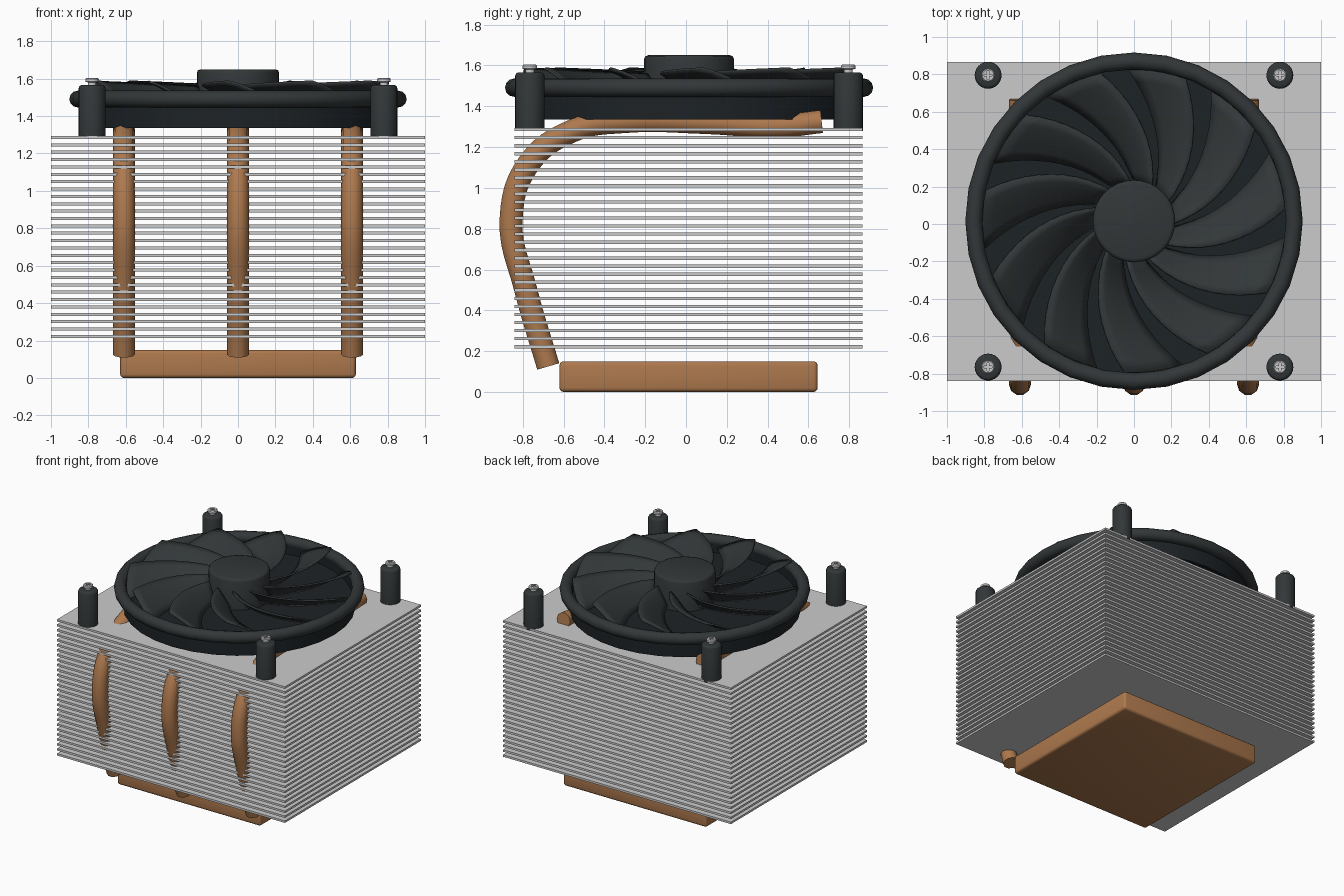
import bpy, bmesh
from math import sin, cos, pi, radians

if "Cube" in bpy.data.objects:
    bpy.data.objects.remove(bpy.data.objects["Cube"])

CY = 0.015  # y centre of the fin stack and fan


def material(name, rgb):
    m = bpy.data.materials.new(name)
    m.diffuse_color = (*rgb, 1)
    m.use_nodes = True
    m.node_tree.nodes["Principled BSDF"].inputs["Base Color"].default_value = m.diffuse_color
    return m


copper = material("copper", (0.42, 0.19, 0.075))
plastic = material("dark_plastic", (0.032, 0.038, 0.04))
black = material("black_plastic", (0.012, 0.016, 0.019))


def finish(ob, mat=None, angle=None):
    if mat:
        ob.data.materials.append(mat)
    if angle:
        bpy.ops.object.select_all(action='DESELECT')
        ob.select_set(True)
        bpy.context.view_layer.objects.active = ob
        bpy.ops.object.shade_smooth_by_angle(angle=radians(angle))
    return ob


def from_bmesh(name, bm):
    bmesh.ops.recalc_face_normals(bm, faces=bm.faces)
    me = bpy.data.meshes.new(name)
    bm.to_mesh(me)
    bm.free()
    ob = bpy.data.objects.new(name, me)
    bpy.context.collection.objects.link(ob)
    return ob


def box(name, lo, hi, bevel=0):
    bm = bmesh.new()
    bmesh.ops.create_cube(bm, size=1)
    for v in bm.verts:
        v.co = [lo[i] + (v.co[i] + 0.5) * (hi[i] - lo[i]) for i in range(3)]
    if bevel:
        bmesh.ops.bevel(bm, geom=bm.edges[:], offset=bevel, segments=3,
                        profile=0.5, affect='EDGES')
    return from_bmesh(name, bm)


def lathe(name, profile, center, steps, closed=False):
    """Revolve (radius, z) points round a vertical axis."""
    bm = bmesh.new()
    rings = [[bm.verts.new((center[0] + r * cos(2 * pi * k / steps),
                            center[1] + r * sin(2 * pi * k / steps), z))
              for k in range(steps)] for r, z in profile]
    pairs = list(zip(rings, rings[1:]))
    if closed:
        pairs.append((rings[-1], rings[0]))
    for a, b in pairs:
        for k in range(steps):
            n = (k + 1) % steps
            bm.faces.new((a[k], a[n], b[n], b[k]))
    if not closed:
        bm.faces.new(rings[0])
        bm.faces.new(rings[-1])
    return from_bmesh(name, bm)


# Copper contact base
finish(box("base_plate", (-0.63, -0.62, 0), (0.63, 0.645, 0.15), 0.02), copper, 40)

# Stack of thin cooling fins
for i in range(28):
    z = 0.214 + i * 0.0394
    box(f"fin_{i + 1}", (-1, -0.84, z), (1, 0.865, z + 0.016))

# Heat pipes rising in front of the fins and running back over the top
path = [(-0.675, 0.125), (-0.785, 0.5), (-0.857, 0.85), (-0.77, 1.12), (-0.55, 1.282),
        (-0.3, 1.325), (0.1, 1.32), (0.45, 1.302), (0.665, 1.325)]
for i, x in enumerate((-0.61, 0, 0.61)):
    cu = bpy.data.curves.new(f"heat_pipe_{i + 1}", 'CURVE')
    cu.dimensions = '3D'
    cu.bevel_depth = 0.059
    cu.bevel_resolution = 3
    cu.resolution_u = 6
    cu.use_fill_caps = True
    sp = cu.splines.new('BEZIER')
    sp.bezier_points.add(len(path) - 1)
    for p, (y, z) in zip(sp.bezier_points, path):
        p.co = (x, y, z)
        p.handle_left_type = p.handle_right_type = 'AUTO'
    ob = bpy.data.objects.new(cu.name, cu)
    bpy.context.collection.objects.link(ob)
    bpy.ops.object.select_all(action='DESELECT')
    ob.select_set(True)
    bpy.context.view_layer.objects.active = ob
    bpy.ops.object.convert(target='MESH')
    finish(bpy.context.object, copper, 40)

# Fan ring, wall and floor
tube = [(0.857 + 0.045 * cos(a * pi / 6), 1.491 + 0.045 * sin(a * pi / 6)) for a in range(12)]
finish(lathe("fan_ring", tube, (0, CY), 32, True), plastic, 40)
finish(lathe("fan_wall", [(0.835, 1.335), (0.835, 1.495), (0.815, 1.495), (0.815, 1.335)],
             (0, CY), 32, True), black, 30)
finish(lathe("fan_floor", [(0.82, 1.395), (0.82, 1.41)], (0, CY), 32), black, 30)

# Fan hub
finish(lathe("fan_hub", [(0.22, 1.40), (0.22, 1.632), (0.214, 1.645), (0.2, 1.65)],
             (0, CY), 32), plastic, 50)

# Swept, pitched fan blades
NR, NC, BLADES = 10, 5, 11
for b in range(BLADES):
    bm = bmesh.new()
    grid = []
    for i in range(NR + 1):
        t = i / NR
        r = 0.2 + 0.61 * t
        row = []
        for j in range(NC + 1):
            s = j / NC
            a = radians(28 + 42 * t ** 0.8 + s * (27 - 5 * t) + 360 * b / BLADES)
            high = 1.555 + 0.03 * t
            z = high - (0.12 + 0.02 * t) * s ** 1.3
            row.append(bm.verts.new((r * cos(a), CY + r * sin(a), z)))
        grid.append(row)
    for i in range(NR):
        for j in range(NC):
            bm.faces.new((grid[i][j], grid[i + 1][j], grid[i + 1][j + 1], grid[i][j + 1]))
    blade = from_bmesh(f"fan_blade_{b + 1}", bm)
    finish(blade, plastic, 40)
    sol = blade.modifiers.new("thickness", 'SOLIDIFY')
    sol.thickness = 0.012
    sol.offset = 0

# Corner posts, each with a cross-head screw
w, l = 0.005, 0.022
cross = [(w, w), (w, l), (-w, l), (-w, w), (-l, w), (-l, -w),
         (-w, -w), (-w, -l), (w, -l), (w, -w), (l, -w), (l, w)]
n = 0
for x in (-0.78, 0.78):
    for y in (-0.765, 0.795):
        n += 1
        finish(lathe(f"corner_post_{n}", [(0.072, 1.278), (0.072, 1.55), (0.067, 1.561),
                                          (0.056, 1.566)], (x, y), 24), plastic, 50)
        screw = lathe(f"screw_{n}", [(0.022, 1.56), (0.022, 1.58), (0.036, 1.584),
                                     (0.036, 1.598), (0.03, 1.604)], (x, y), 20)
        finish(screw, None, 30)
        bm = bmesh.new()
        face = bm.faces.new([bm.verts.new((x + u, y + v, 1.588)) for u, v in cross])
        ext = bmesh.ops.extrude_face_region(bm, geom=[face])
        bmesh.ops.translate(bm, vec=(0, 0, 0.04),
                            verts=[e for e in ext["geom"] if isinstance(e, bmesh.types.BMVert)])
        cutter = from_bmesh(f"screw_cutter_{n}", bm)
        finish(cutter, black)
        cutter.hide_render = True
        cutter.hide_set(True)
        cut = screw.modifiers.new("cross_recess", 'BOOLEAN')
        cut.operation = 'DIFFERENCE'
        cut.object = cutter
        cut.solver = 'EXACT'
